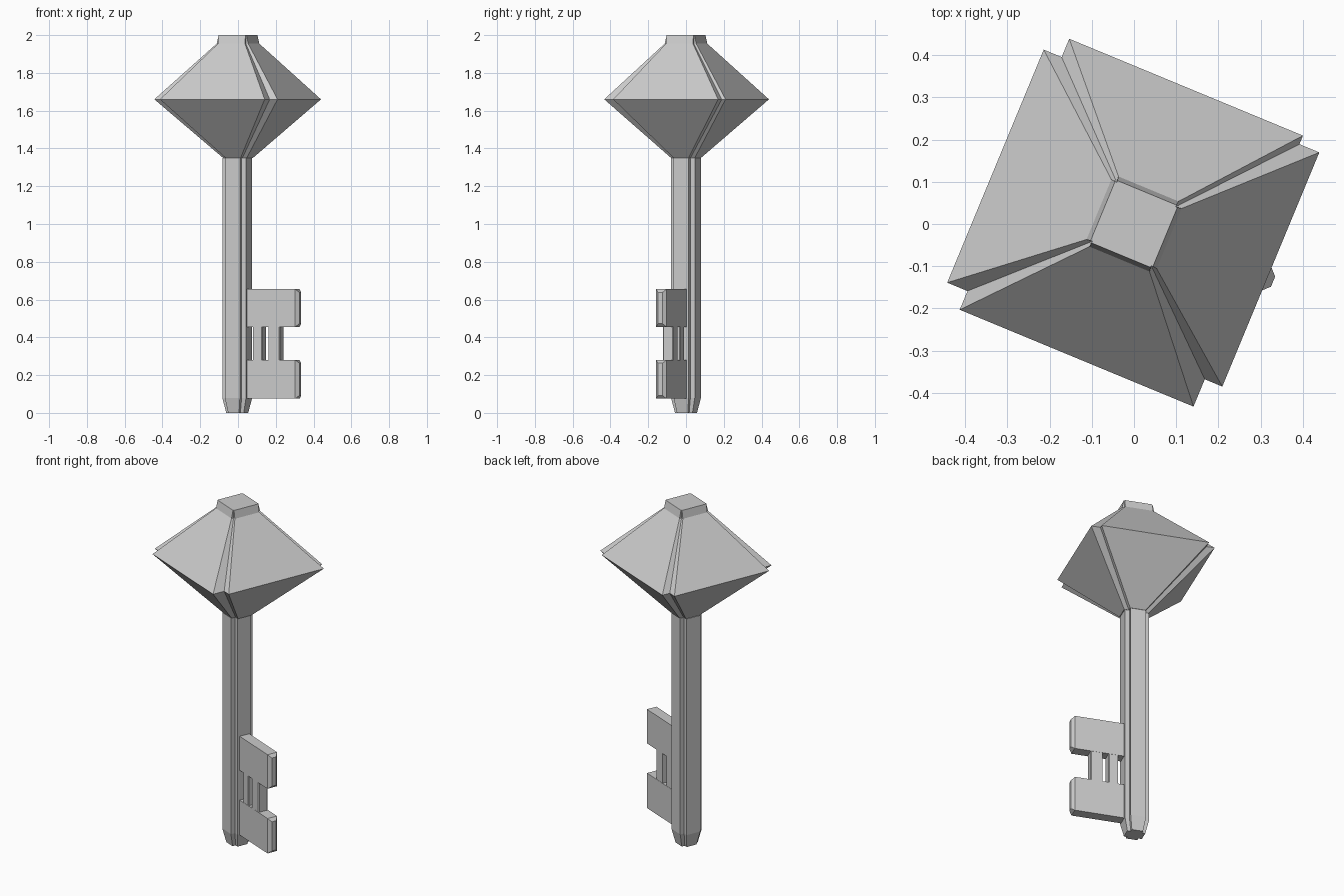
import bpy, bmesh
from math import radians

if "Cube" in bpy.data.objects:
    bpy.data.objects.remove(bpy.data.objects["Cube"])

TURN = radians(-22.5)   # the whole key is turned about its upright axis


def finish(name, bm):
    bmesh.ops.recalc_face_normals(bm, faces=bm.faces)
    me = bpy.data.meshes.new(name)
    bm.to_mesh(me)
    bm.free()
    ob = bpy.data.objects.new(name, me)
    ob.rotation_euler.z = TURN
    bpy.context.collection.objects.link(ob)
    return ob


def loft(name, rings):
    """Skin a list of closed rings and cap both ends."""
    bm = bmesh.new()
    rows = [[bm.verts.new(p) for p in r] for r in rings]
    n = len(rows[0])
    for a, b in zip(rows, rows[1:]):
        for i in range(n):
            j = (i + 1) % n
            bm.faces.new((a[i], a[j], b[j], b[i]))
    bm.faces.new(rows[0])
    bm.faces.new(rows[-1])
    return finish(name, bm)


def notched(z, sides, inner):
    """Square ring with a right-angled step cut from each corner.
    sides: right, left, top, bottom; inner: step corners, counter-clockwise."""
    r, l, t, b = sides
    (x1, y1), (x2, y2), (x3, y3), (x4, y4) = inner
    pts = [(r, y1), (x1, y1), (x1, t), (x2, t), (x2, y2), (l, y2),
           (l, y3), (x3, y3), (x3, b), (x4, b), (x4, y4), (r, y4)]
    return [(x, y, z) for x, y in pts]


def even(z, h, c):
    k = h - c
    return notched(z, (h, -h, h, -h), [(k, k), (-k, k), (-k, -k), (k, -k)])


# diamond head, widest ring slightly irregular
widest = notched(1.66, (.341, -.356, .347, -.346),
                 [(.290, .325), (-.310, .300), (-.304, -.298), (.296, -.276)])
loft("head", [even(1.35, .068, .025), widest, even(1.955, .09, .013), even(2.0, .08, .004)])

# grooved shaft with tapered tip
shaft = loft("shaft", [even(0, .05, .019), even(.08, .068, .025), even(1.35, .068, .025)])
shaft.location.x = -.004


def block(name, x0, x1, z0, z1, half, bevel):
    """Plate along local x with a chamfered outer end."""
    def ring(x, d):
        h = half - d
        return [(x, -h, z0 + d), (x, h, z0 + d), (x, h, z1 - d), (x, -h, z1 - d)]
    return loft(name, [ring(x0, 0), ring(x1 - bevel, 0), ring(x1, bevel)])


# two teeth joined by two slotted bars
for name, z0, z1 in (("upper_tooth", .455, .655), ("lower_tooth", .075, .28)):
    block(name, .03, .357, z0, z1, .03, .017)
for name, x0, x1 in (("inner_bar", .098, .150), ("outer_bar", .186, .25)):
    block(name, x0, x1, .27, .465, .029, .004)
